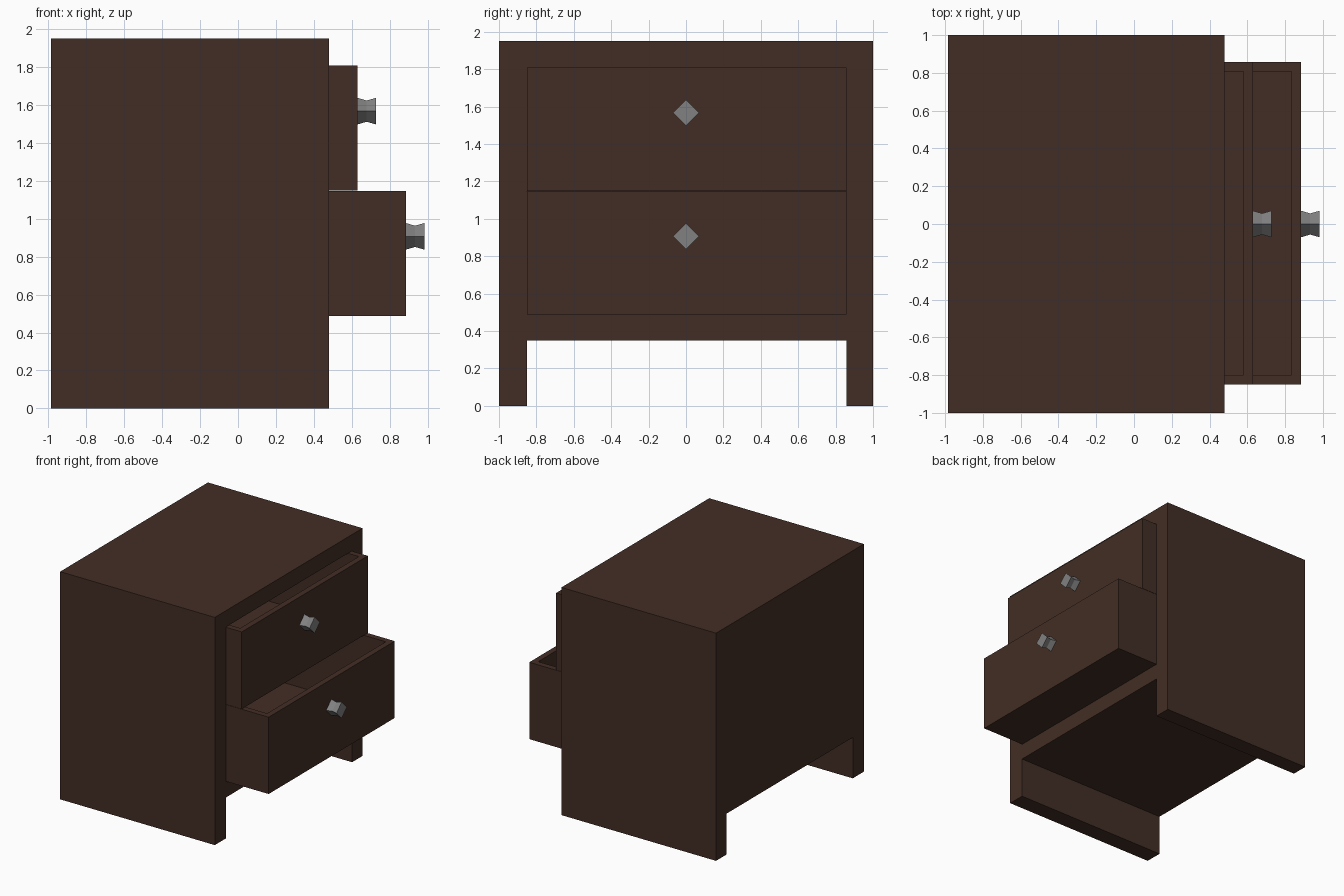
import bpy, bmesh, math
from mathutils import Matrix, Vector

if "Cube" in bpy.data.objects:
    bpy.data.objects.remove(bpy.data.objects["Cube"])


def material(name, rgb):
    m = bpy.data.materials.new(name)
    m.diffuse_color = (*rgb, 1)
    m.use_nodes = True
    m.node_tree.nodes["Principled BSDF"].inputs["Base Color"].default_value = m.diffuse_color
    return m


WOOD = material("dark_brown_wood", (0.055, 0.027, 0.018))
METAL = material("grey_metal", (0.22, 0.22, 0.22))


def finish(name, bm, mat):
    bmesh.ops.recalc_face_normals(bm, faces=bm.faces)
    mesh = bpy.data.meshes.new(name)
    bm.to_mesh(mesh)
    bm.free()
    if mat:
        mesh.materials.append(mat)
    ob = bpy.data.objects.new(name, mesh)
    bpy.context.collection.objects.link(ob)
    return ob


def box_bmesh(lo, hi):
    bm = bmesh.new()
    lo, hi = Vector(lo), Vector(hi)
    bmesh.ops.create_cube(bm, size=1, matrix=Matrix.Translation((lo + hi) / 2)
                          @ Matrix.Diagonal((*(hi - lo), 1)))
    return bm


BACK, FRONT = -0.985, 0.48
Y0, Y1 = -0.85, 0.858        # inner faces of the side panels

# Cabinet: outline with two side legs, extruded from back to front
outline = [(-1, 0), (Y0, 0), (Y0, 0.35), (Y1, 0.35),
           (Y1, 0), (1, 0), (1, 1.95), (-1, 1.95)]
bm = bmesh.new()
face = bm.faces.new([bm.verts.new((BACK, y, z)) for y, z in outline])
ext = bmesh.ops.extrude_face_region(bm, geom=[face], use_keep_orig=True)
moved = [g for g in ext["geom"] if isinstance(g, bmesh.types.BMVert)]
bmesh.ops.translate(bm, verts=moved, vec=(FRONT - BACK, 0, 0))
cabinet = finish("cabinet_body", bm, WOOD)

# Opening for the drawers
cutter = finish("opening_cutter",
                box_bmesh((-0.85, Y0, 0.487), (FRONT + 0.2, Y1, 1.81)), None)
cutter.hide_render = True
cutter.hide_viewport = False
cutter.display_type = 'WIRE'
mod = cabinet.modifiers.new("opening", 'BOOLEAN')
mod.operation = 'DIFFERENCE'
mod.solver = 'EXACT'
mod.object = cutter
bpy.context.view_layer.objects.active = cabinet
bpy.ops.object.modifier_apply(modifier=mod.name)
bpy.data.objects.remove(cutter)


# Hollow drawer: box whose top face is inset and sunk to the floor
def drawer(name, x_front, z0, z1):
    bm = box_bmesh((x_front - 1.3, Y0 + 0.001, z0), (x_front, Y1 - 0.001, z1))
    top = max(bm.faces, key=lambda f: f.calc_center_median().z)
    bmesh.ops.inset_region(bm, faces=[top], thickness=0.05, use_even_offset=True)
    ext = bmesh.ops.extrude_face_region(bm, geom=[top])
    bmesh.ops.delete(bm, geom=[top], context='FACES_ONLY') if top.is_valid else None
    moved = [g for g in ext["geom"] if isinstance(g, bmesh.types.BMVert)]
    bmesh.ops.translate(bm, verts=moved, vec=(0, 0, -(z1 - z0 - 0.05)))
    finish(name, bm, WOOD)


# Four-sided knob with a narrow waist
def knob(name, x, z):
    bm = bmesh.new()
    rings = [[bm.verts.new((x + dx, r * math.cos(k * math.pi / 2),
                            z + r * math.sin(k * math.pi / 2))) for k in range(4)]
             for dx, r in ((0, 0.07), (0.048, 0.056), (0.097, 0.07))]
    for a, b in zip(rings, rings[1:]):
        for k in range(4):
            j = (k + 1) % 4
            bm.faces.new((a[k], a[j], b[j], b[k]))
    bm.faces.new(rings[0])
    bm.faces.new(rings[-1])
    finish(name, bm, METAL)


for label, x, z0, z1, zk in (("upper", 0.63, 1.148, 1.808, 1.567),
                             ("lower", 0.885, 0.488, 1.146, 0.907)):
    drawer(label + "_drawer", x, z0, z1)
    knob(label + "_knob", x, zk)
